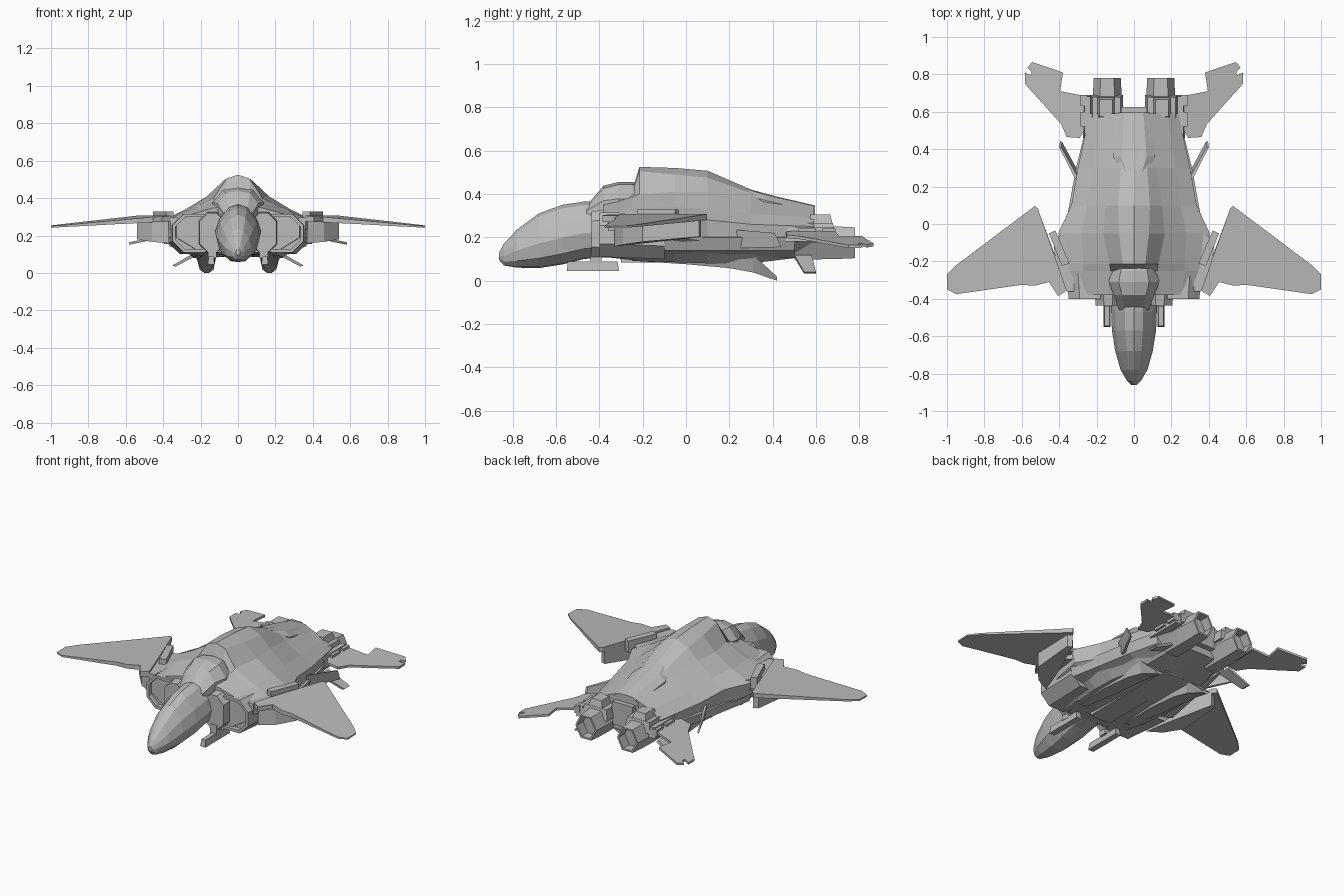
import bpy, bmesh, math

if "Cube" in bpy.data.objects:
    bpy.data.objects.remove(bpy.data.objects["Cube"])

grey = bpy.data.materials.new("hull_grey")
grey.diffuse_color = (0.5, 0.5, 0.5, 1)
grey.use_nodes = True
grey.node_tree.nodes["Principled BSDF"].inputs["Base Color"].default_value = grey.diffuse_color


def finish(name, bm, mirror=False):
    bmesh.ops.recalc_face_normals(bm, faces=bm.faces[:])
    me = bpy.data.meshes.new(name)
    bm.to_mesh(me)
    bm.free()
    me.materials.append(grey)
    ob = bpy.data.objects.new(name, me)
    bpy.context.collection.objects.link(ob)
    if mirror:
        m = ob.modifiers.new("mirror", 'MIRROR')
        m.use_mirror_merge = False
    return ob


def loft(name, rings, mirror=False, recess=None):
    """Skin closed rings of 3D points; recess=(end, inset, depth) hollows one end."""
    bm = bmesh.new()
    vs = [[bm.verts.new(p) for p in r] for r in rings]
    n = len(vs[0])
    for a, b in zip(vs, vs[1:]):
        for i in range(n):
            j = (i + 1) % n
            bm.faces.new((a[i], a[j], b[j], b[i]))
    caps = [bm.faces.new(vs[0]), bm.faces.new(vs[-1])]
    bmesh.ops.recalc_face_normals(bm, faces=bm.faces[:])
    if recess:
        cap = caps[recess[0]]
        bmesh.ops.inset_region(bm, faces=[cap], thickness=recess[1])
        direction = -cap.normal.copy()
        r = bmesh.ops.extrude_discrete_faces(bm, faces=[cap])
        bmesh.ops.translate(bm, verts=r['faces'][0].verts[:], vec=direction * recess[2])
    return finish(name, bm, mirror)


def sym(y, half):
    """Full ring at y from a right-hand outline running top centre to bottom centre."""
    left = [(-x, z) for x, z in reversed(half) if x > 0]
    return [(x, y, z) for x, z in half + left]


def plate(name, outline, low, high):
    """Flat plan outline between two sloped planes z = a + b*x + c*y, on both sides."""
    rings = [[(x, y, a + b * x + c * y) for x, y in outline] for a, b, c in (low, high)]
    return loft(name, rings, True)


def box(name, x0, x1, y0, y1, z0, z1, mirror=True, taper=0.0):
    t = taper
    rings = [[(x0, y0, z0), (x1, y0, z0), (x1, y1, z0), (x0, y1, z0)],
             [(x0 + t, y0 + t, z1), (x1 - t, y0 + t, z1), (x1 - t, y1 - t, z1), (x0 + t, y1 - t, z1)]]
    return loft(name, rings, mirror)


# Main hull with raised spine
hull = [
    (-.38, [(0, .36), (.08, .355), (.14, .345), (.26, .31), (.33, .27), (.33, .19), (.2, .11), (0, .11)]),
    (-.25, [(0, .41), (.07, .405), (.125, .385), (.27, .328), (.368, .285), (.36, .19), (.22, .095), (0, .10)]),
    (-.215, [(0, .525), (.06, .505), (.13, .40), (.27, .333), (.378, .285), (.37, .19), (.22, .09), (0, .10)]),
    (-.05, [(0, .52), (.08, .49), (.165, .41), (.28, .34), (.405, .28), (.39, .2), (.24, .085), (0, .095)]),
    (.10, [(0, .507), (.085, .475), (.15, .41), (.25, .33), (.335, .28), (.335, .18), (.24, .08), (0, .09)]),
    (.30, [(0, .42), (.07, .405), (.12, .37), (.22, .31), (.30, .26), (.29, .16), (.2, .08), (0, .09)]),
    (.59, [(0, .342), (.06, .338), (.1, .322), (.18, .29), (.238, .25), (.235, .19), (.16, .115), (0, .12)]),
]
loft("hull", [sym(y, h) for y, h in hull])

# Drooped nose
nose = []
for y, w, zb, zt in [(-.862, .012, .095, .13), (-.84, .036, .07, .17), (-.78, .072, .06, .235),
                     (-.68, .1, .058, .31), (-.57, .118, .075, .35), (-.47, .122, .1, .365),
                     (-.36, .125, .11, .37)]:
    prof = [(0, 1), (.4, .94), (.82, .7), (1, .45), (.85, .18), (.4, .02), (0, 0)]
    nose.append(sym(y, [(w * a, zb + (zt - zb) * b) for a, b in prof]))
loft("nose", nose)

# Cockpit block behind the nose
cockpit = []
for y, w, zt in [(-.46, .08, .345), (-.38, .108, .438), (-.31, .135, .456), (-.25, .118, .456), (-.2, .1, .44)]:
    cockpit.append(sym(y, [(0, zt), (w * .6, zt - .012), (w, .3 + (zt - .3) * .5), (w, .28), (0, .28)]))
loft("cockpit", cockpit)


# Air intakes and collars
def intake_ring(y, x0, x1, z0, z1, c):
    return [(x0 + c, y, z1), (x1 - c, y, z1), (x1, y, z1 - c), (x1, y, z0 + c),
            (x1 - c, y, z0), (x0 + c, y, z0), (x0, y, z0 + c), (x0, y, z1 - c)]


loft("air_intake", [intake_ring(-.40, .12, .35, .11, .315, .06),
                    intake_ring(-.10, .12, .37, .10, .31, .06)], True, (0, .018, .03))
loft("intake_collar", [intake_ring(-.435, .07, .205, .11, .32, .045),
                       intake_ring(-.30, .07, .215, .105, .335, .045)], True)

# Main wings
wing_plan = [(.36, -.355), (.405, -.385), (.455, -.31), (.535, -.33), (.60, -.325), (.95, -.375),
             (1, -.35), (1, -.27), (.95, -.22), (.53, .096), (.515, .085), (.41, -.21)]
plate("wing", wing_plan, (.303, -.05, .03), (.35, -.087, .035))
bracket = [(.345, -.21), (.385, -.225), (.455, -.05), (.42, -.035)]
plate("wing_bracket", bracket, (.255, 0, 0), (.328, 0, 0))
plate("wing_root_fairing", [(.32, -.36), (.36, -.36), (.42, -.2), (.43, -.1), (.36, -.03), (.32, -.1)],
      (.23, 0, 0), (.295, 0, 0))

# Pods under the wings
plate("wing_pod", [(.37, -.33), (.46, -.29), (.54, -.2), (.54, .06), (.51, .07), (.41, -.2)],
      (.165, .06, .09), (.285, 0, .02))

# Side fins
loft("side_fin", [[(.288, .23, .23), (.308, .23, .235), (.302, .25, .15), (.282, .25, .15)],
                  [(.388, .41, .22), (.40, .41, .22), (.396, .44, .155), (.385, .44, .155)]], True)

# Tail wings, drooping outward, on hinge arms
tail = [(.267, .5), (.29, .46), (.36, .465), (.39, .535), (.583, .75), (.583, .81), (.55, .795),
        (.548, .815), (.57, .835), (.545, .866), (.38, .81), (.395, .71), (.267, .685)]
plate("tail_wing", tail, (.27, -.205, 0), (.286, -.21, 0))
box("tail_hinge_arm", .225, .272, .46, .69, .18, .245, taper=.008)
box("tail_hinge_block", .25, .285, .52, .60, .195, .24)
box("tail_hinge_block_rear", .25, .285, .63, .69, .195, .24)


# Engine nozzles: six-sided and hollow
def hexagon(y, rx, rz, cx=.143, cz=.175):
    return [(cx + rx * math.cos(i * math.pi / 3), y, cz + rz * math.sin(i * math.pi / 3)) for i in range(6)]


loft("engine_nozzle", [hexagon(.50, .08, .088), hexagon(.62, .08, .088), hexagon(.69, .077, .087),
                       hexagon(.78, .072, .082)], True, (1, .012, .06))
box("engine_cover", .06, .235, .55, .69, .20, .265, taper=.012)
box("engine_cover_cap", .10, .20, .56, .68, .25, .305, taper=.015)
box("rear_bulkhead", -.07, .07, .5, .625, .16, .30, mirror=False)

# Low keels under the engines, ending in a pointed strake
keel = []
for y, x0, x1, zt, zb in [(-.25, .12, .21, .13, .092), (0, .1, .24, .13, .076), (.2, .1, .24, .13, .058),
                          (.31, .11, .23, .12, .038), (.42, .13, .205, .018, 0)]:
    keel.append([(x0, y, zt), (x1, y, zt), (x1 - .025, y, zb), (x0 + .025, y, zb)])
loft("engine_keel", keel, True)
box("belly_panel", -.07, .07, -.3, .35, .085, .11, mirror=False)

# Lower side bulges along the body
loft("side_bulge", [[(.25, y, .21), (x, y, .2), (x - .02, y, .14), (.2, y, .105)]
                    for y, x in [(-.1, .385), (.08, .35), (.3, .31), (.5, .26)]], True)

# Small ventral fins
loft("ventral_fin", [[(.2, .50, .105), (.2, .58, .105), (.215, .58, .118), (.215, .50, .118)],
                     [(.335, .545, .033), (.335, .60, .033), (.35, .60, .04), (.35, .545, .04)]], True)

# Gun pods under the chin
box("gun_barrel", .125, .162, -.55, -.31, .045, .088, taper=.005)
box("gun_pylon", .115, .16, -.44, -.39, .08, .14)

# Raised rear deck on the spine
loft("spine_deck", [sym(y, [(0, z), (w * .6, z - .004), (w, z - .03), (w, z - .06), (0, z - .06)])
                    for y, w, z in [(.28, .07, .426), (.36, .112, .402), (.595, .085, .347)]])
